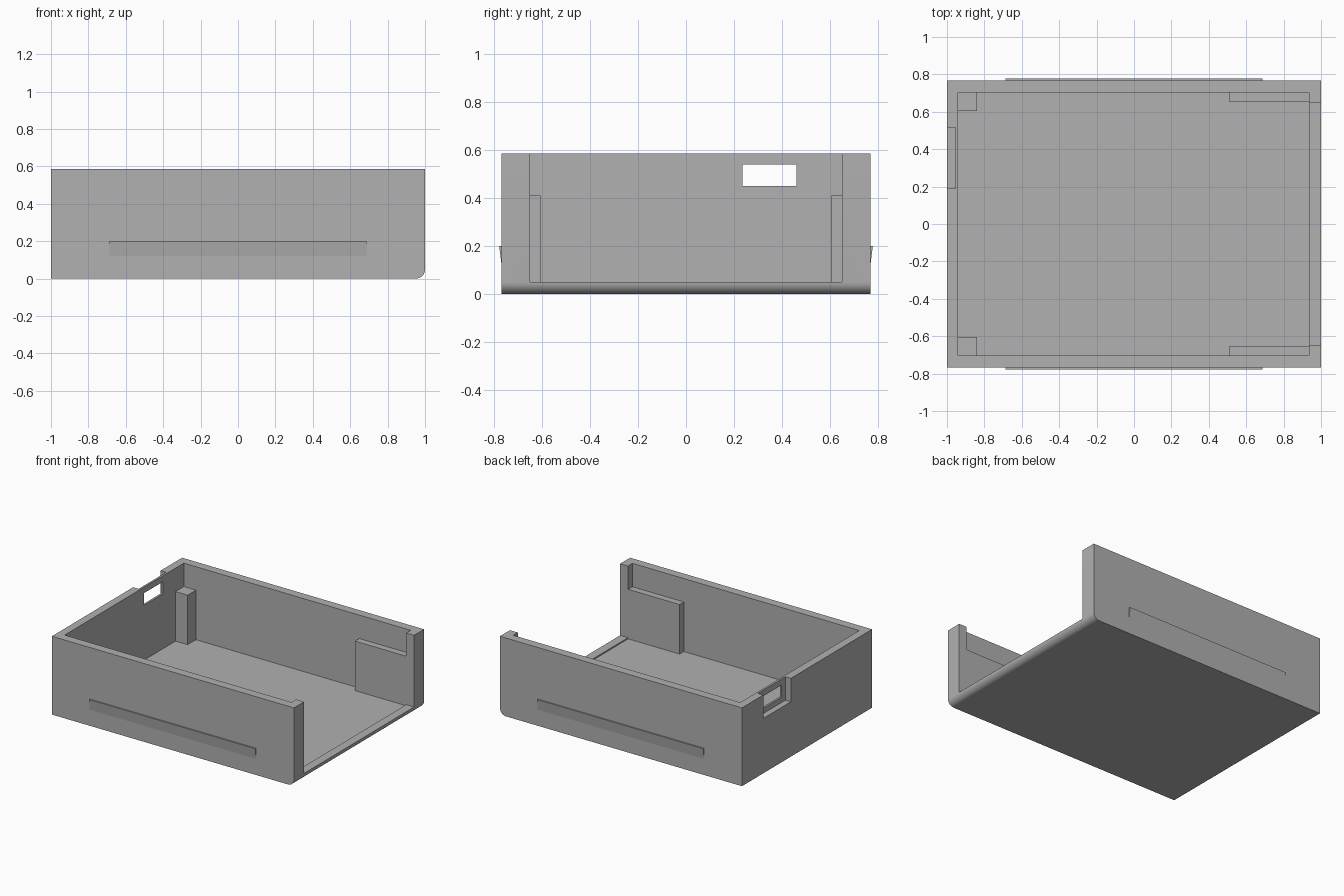
import bpy
import bmesh
from math import sin, cos, pi, radians

cube = bpy.data.objects.get("Cube")
if cube:
    bpy.data.objects.remove(cube, do_unlink=True)

grey = bpy.data.materials.new("plain grey")
grey.use_nodes = True
GREY = (0.44, 0.44, 0.44, 1)
grey.diffuse_color = GREY
grey.node_tree.nodes["Principled BSDF"].inputs["Base Color"].default_value = GREY

HALF_Y, TOP, WALL = 0.768, 0.585, 0.065
FLOOR, LIP, SHELF = 0.04, 0.05, 0.41


def extrude(name, points, direction):
    """Prism from a closed outline of 3D points."""
    bm = bmesh.new()
    face = bm.faces.new([bm.verts.new(p) for p in points])
    moved = bmesh.ops.extrude_face_region(bm, geom=[face])["geom"]
    verts = [g for g in moved if isinstance(g, bmesh.types.BMVert)]
    bmesh.ops.translate(bm, verts=verts, vec=direction)
    bmesh.ops.recalc_face_normals(bm, faces=bm.faces)
    mesh = bpy.data.meshes.new(name)
    bm.to_mesh(mesh)
    bm.free()
    mesh.materials.append(grey)
    obj = bpy.data.objects.new(name, mesh)
    bpy.context.collection.objects.link(obj)
    return obj


def box(name, x0, x1, y0, y1, z0, z1):
    return extrude(name, [(x0, y0, z0), (x1, y0, z0), (x1, y1, z0), (x0, y1, z0)],
                   (0, 0, z1 - z0))


# Solid body with one rounded lower edge
RADIUS, STEPS = 0.05, 10
outline = [(-1, TOP), (-1, 0)]
for i in range(STEPS + 1):
    a = -pi / 2 + i * pi / 2 / STEPS
    outline.append((1 - RADIUS + RADIUS * cos(a), RADIUS + RADIUS * sin(a)))
outline.append((1, TOP))
body = extrude("case_body", [(x, -HALF_Y, z) for x, z in outline], (0, 2 * HALF_Y, 0))

# Cavity, open end, outer recess and port window
inner_y = HALF_Y - WALL
cutters = [
    box("cavity_cutter", -0.94, 0.935, -inner_y, inner_y, FLOOR, 1),
    box("open_end_cutter", 0.9, 1.1, -0.65, 0.65, LIP, 1),
    box("recess_cutter", -1.1, -0.955, 0.19, 0.515, SHELF, 1),
    box("port_cutter", -1.1, -0.9, 0.235, 0.46, 0.45, 0.54),
]
bpy.context.view_layer.objects.active = body
for cutter in cutters:
    cutter.hide_render = True
    mod = body.modifiers.new(cutter.name, "BOOLEAN")
    mod.operation = "DIFFERENCE"
    mod.solver = "EXACT"
    mod.object = cutter
    bpy.ops.object.modifier_apply(modifier=mod.name)
    bpy.data.objects.remove(cutter, do_unlink=True)

bpy.ops.object.select_all(action="DESELECT")
body.select_set(True)
bpy.ops.object.shade_smooth_by_angle(angle=radians(30))

# Parts repeated on both long walls
for side, label in ((1, "back"), (-1, "front")):
    def span(a, b):
        return sorted((side * a, side * b))

    box(label + "_corner_post", -0.95, -0.84, *span(0.605, inner_y + 0.01),
        FLOOR - 0.01, SHELF)
    box(label + "_guide_plate", 0.51, 0.945, *span(0.653, inner_y + 0.01),
        FLOOR - 0.01, SHELF)
    # Tapered snap ridge on the outside
    ridge = [(HALF_Y - 0.01, 0.2), (HALF_Y + 0.01, 0.2),
             (HALF_Y, 0.12), (HALF_Y - 0.01, 0.12)]
    extrude(label + "_snap_ridge", [(-0.687, side * y, z) for y, z in ridge],
            (1.374, 0, 0))
